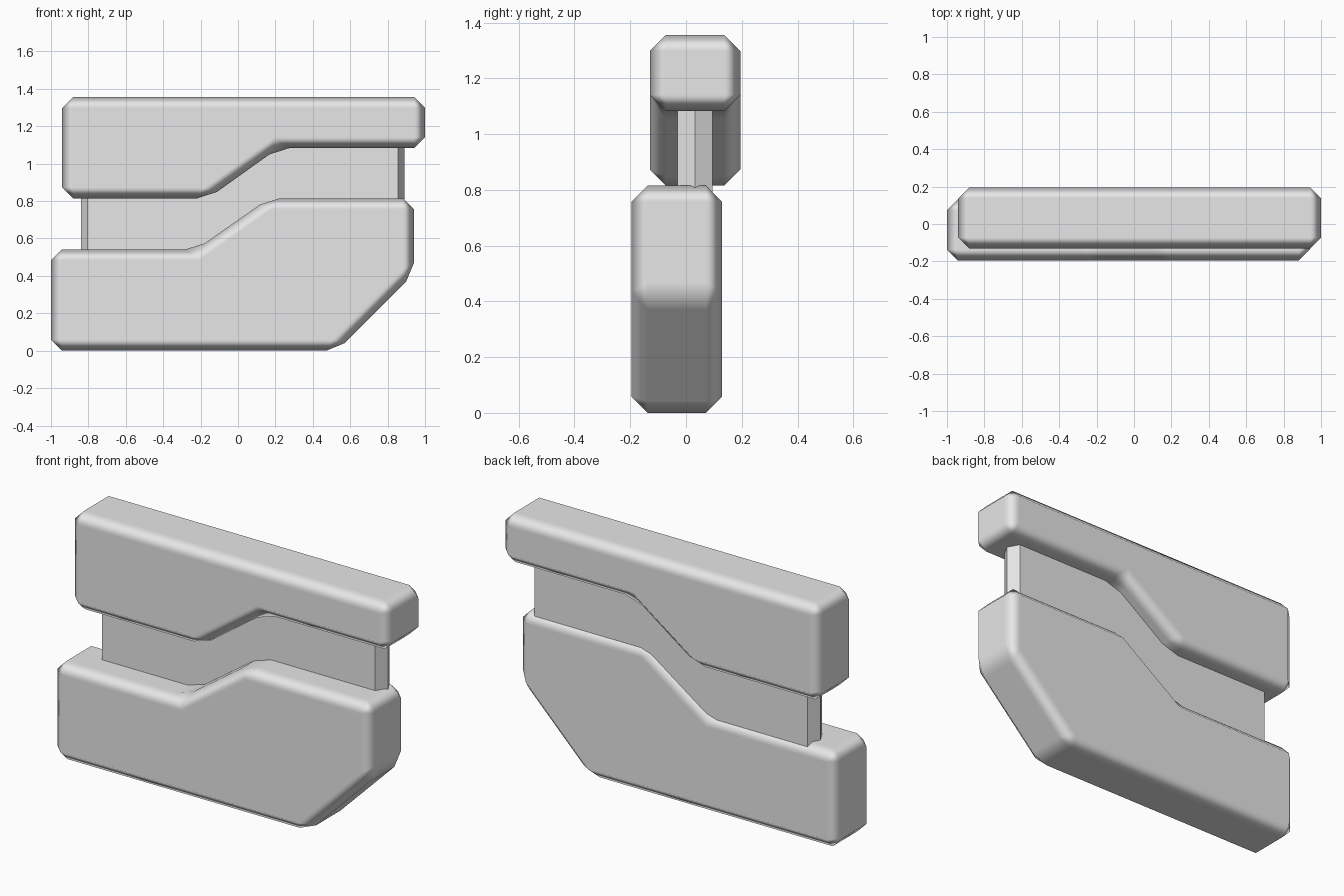
import bpy
import bmesh
from mathutils import Vector

cube = bpy.data.objects.get("Cube")
if cube:
    bpy.data.objects.remove(cube, do_unlink=True)

grey = bpy.data.materials.new("light_grey")
grey.use_nodes = True
colour = (0.8, 0.8, 0.8, 1)
grey.diffuse_color = colour
grey.node_tree.nodes["Principled BSDF"].inputs["Base Color"].default_value = colour


def extrude_profile(name, points, direction):
    """Solid made by sweeping a closed outline along a direction."""
    bm = bmesh.new()
    face = bm.faces.new([bm.verts.new(p) for p in points])
    swept = bmesh.ops.extrude_face_region(bm, geom=[face])["geom"]
    verts = [v for v in swept if isinstance(v, bmesh.types.BMVert)]
    bmesh.ops.translate(bm, verts=verts, vec=Vector(direction))
    bmesh.ops.recalc_face_normals(bm, faces=bm.faces)
    mesh = bpy.data.meshes.new(name)
    bm.to_mesh(mesh)
    bm.free()
    mesh.materials.append(grey)
    obj = bpy.data.objects.new(name, mesh)
    bpy.context.collection.objects.link(obj)
    return obj


def bevelled_block(name, outline, y_front, y_back):
    """Thick block with soft-shaded chamfers on every edge."""
    obj = extrude_profile(name, [(x, y_front, z) for x, z in outline],
                          (0, y_back - y_front, 0))
    for poly in obj.data.polygons:
        poly.use_smooth = True
    bevel = obj.modifiers.new("chamfer", "BEVEL")
    bevel.width = 0.058
    bevel.segments = 1
    bevel.limit_method = "ANGLE"
    bevel.harden_normals = True
    return obj


# Upper block, stepped along its underside
bevelled_block("upper_block", [
    (-0.94, 0.815), (-0.16, 0.815), (0.215, 1.083),
    (1.0, 1.083), (1.0, 1.356), (-0.94, 1.356)], -0.13, 0.195)

# Lower block, stepped on top and cut off at one bottom corner
bevelled_block("lower_block", [
    (-1.0, 0), (0.53, 0), (0.94, 0.41), (0.94, 0.815),
    (0.165, 0.815), (-0.225, 0.541), (-1.0, 0.541)], -0.195, 0.13)

# Thin plate joining the blocks, with pointed ends
front, middle, back, point = -0.03, 0.032, 0.095, 0.035
left, right, base = 0.89, -0.84, 0.45
extrude_profile("connecting_plate", [
    (right, middle, base), (right + point, front, base),
    (left - point, front, base), (left, middle, base),
    (left - point, back, base), (right + point, back, base)], (0, 0, 0.75))
